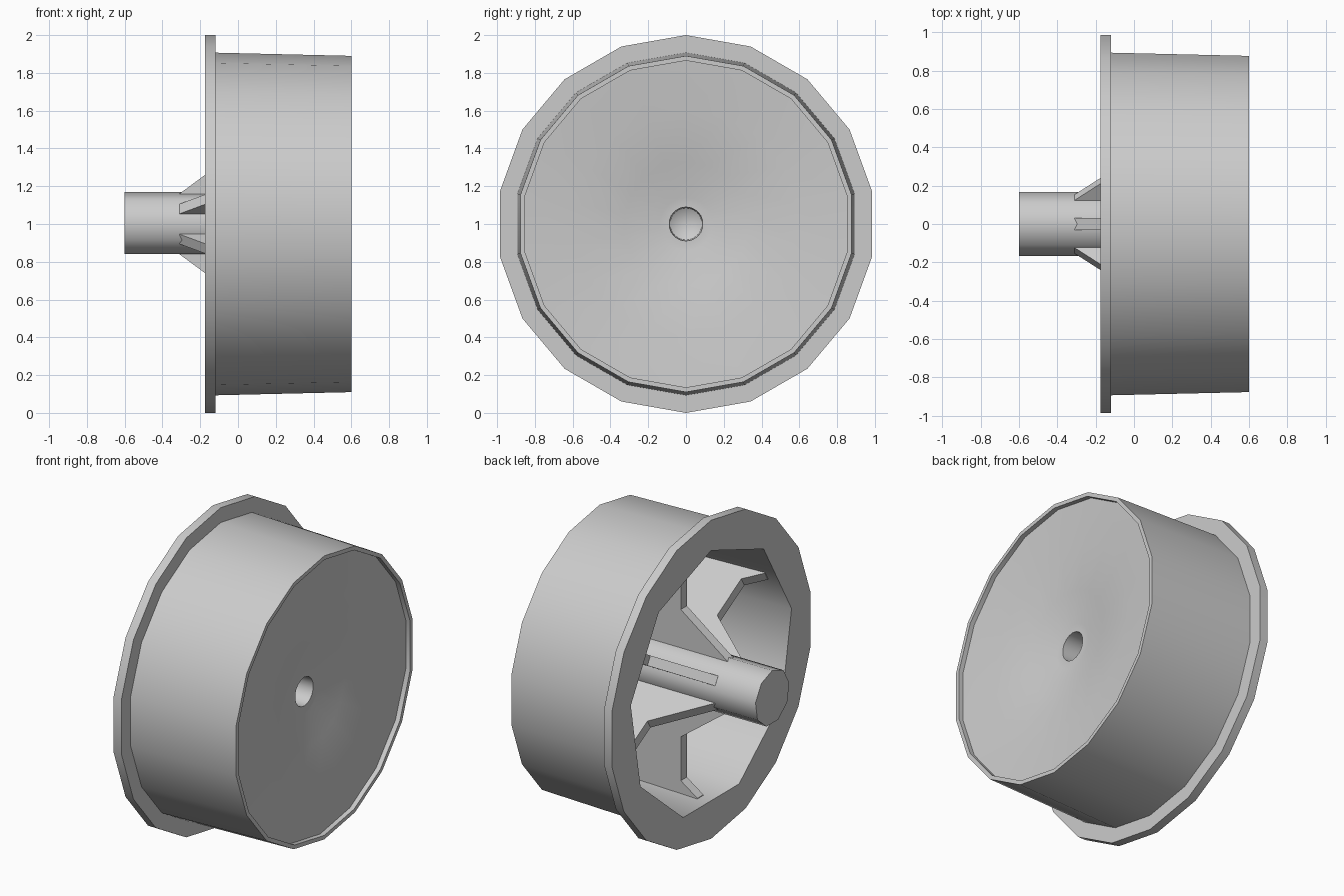
import bpy, bmesh, math
from mathutils import Matrix, Vector

old = bpy.data.objects.get("Cube")
if old:
    bpy.data.objects.remove(old, do_unlink=True)

grey = bpy.data.materials.new("plain grey")
grey.use_nodes = True
colour = (0.6, 0.6, 0.6, 1)
grey.diffuse_color = colour
grey.node_tree.nodes["Principled BSDF"].inputs["Base Color"].default_value = colour

AXIS_Z = 1.0
SIDES = 18


def finish(name, bm, smooth):
    bmesh.ops.remove_doubles(bm, verts=bm.verts, dist=1e-5)
    bmesh.ops.recalc_face_normals(bm, faces=bm.faces)
    mesh = bpy.data.meshes.new(name)
    bm.to_mesh(mesh)
    bm.free()
    mesh.materials.append(grey)
    obj = bpy.data.objects.new(name, mesh)
    obj.location.z = AXIS_Z
    bpy.context.collection.objects.link(obj)
    if smooth:
        bpy.ops.object.select_all(action="DESELECT")
        obj.select_set(True)
        bpy.context.view_layer.objects.active = obj
        bpy.ops.object.shade_smooth_by_angle(angle=math.radians(45))
    return obj


def lathe(name, full, coarse):
    """Turn (x, radius) points about x; coarse points get half the sides."""
    bm = bmesh.new()
    rings = []
    for i, (x, r) in enumerate(full + coarse):
        ring = []
        for k in range(SIDES):
            a = math.tau * k / SIDES
            flat = math.cos(math.tau / SIDES) if i >= len(full) and k % 2 else 1
            ring.append(bm.verts.new((x, r * flat * math.sin(a), r * flat * math.cos(a))))
        rings.append(ring)
    for a, b in zip(rings, rings[1:]):
        for k in range(SIDES):
            n = (k + 1) % SIDES
            bm.faces.new((a[k], a[n], b[n], b[k]))
    return finish(name, bm, True)


# Dished front, tapered barrel and flange, then the hollow nine-sided back
lathe("wheel_body",
      [(0.25, 0), (0.3, 0.085), (0.46, 0.09), (0.46, 0.14), (0.51, 0.33),
       (0.545, 0.6), (0.57, 0.865), (0.6, 0.865), (0.6, 0.89), (-0.12, 0.907),
       (-0.12, 1), (-0.175, 1)],
      [(-0.175, 0.81), (0.5, 0.79), (0.41, 0.12)])

# Axle stub
lathe("axle_hub", [], [(0.42, 0.17), (-0.6, 0.17), (-0.6, 0)])

# Six stepped ribs joining hub and barrel
RIB = [(-0.31, 0.14), (-0.31, 0.16), (0.015, 0.4), (0.015, 0.675),
       (-0.1, 0.755), (-0.1, 0.82), (0.5, 0.82), (0.42, 0.14)]
for i in range(6):
    bm = bmesh.new()
    face = bm.faces.new([bm.verts.new((x, -0.03, r)) for x, r in RIB])
    side = bmesh.ops.extrude_face_region(bm, geom=[face])["geom"]
    bmesh.ops.translate(bm, vec=Vector((0, 0.06, 0)),
                        verts=[v for v in side if isinstance(v, bmesh.types.BMVert)])
    bmesh.ops.rotate(bm, cent=(0, 0, 0), verts=bm.verts,
                     matrix=Matrix.Rotation(math.tau * i / 6, 3, "X"))
    finish(f"rib_{i + 1}", bm, False)
